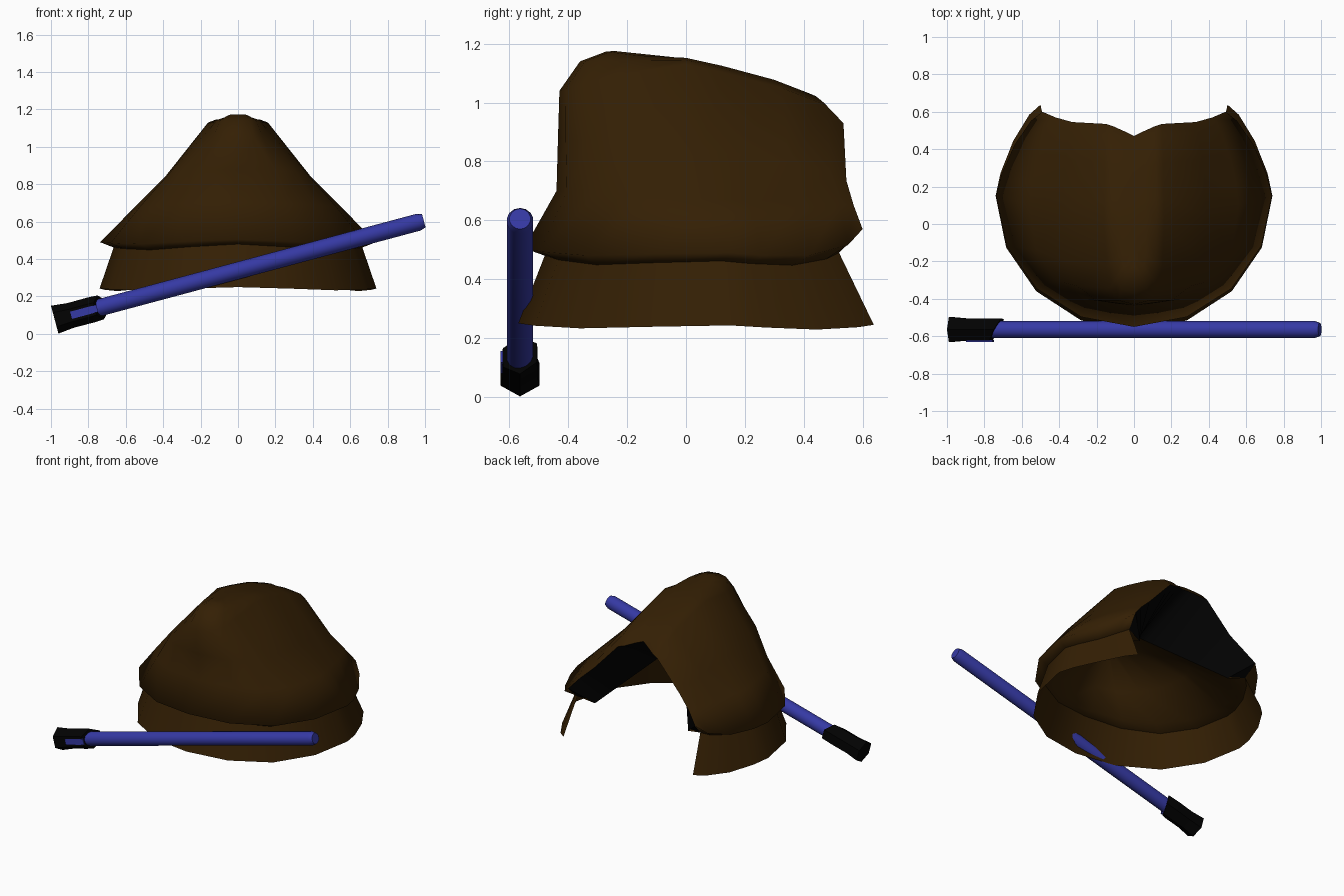
import bpy, bmesh, math
from mathutils import Vector

if "Cube" in bpy.data.objects:
    bpy.data.objects.remove(bpy.data.objects["Cube"])


def material(name, color):
    m = bpy.data.materials.new(name)
    m.use_nodes = True
    m.diffuse_color = (*color, 1)
    m.node_tree.nodes["Principled BSDF"].inputs["Base Color"].default_value = (*color, 1)
    return m


BROWN = material("dark_brown", (0.034, 0.0138, 0.0012))
BLACK = material("black", (0.0006, 0.0006, 0.0006))
BLUE = material("blue", (0.036, 0.041, 0.37))


def make(name, bm, mat, angle=None, mirror=False):
    mesh = bpy.data.meshes.new(name)
    bm.to_mesh(mesh)
    bm.free()
    ob = bpy.data.objects.new(name, mesh)
    bpy.context.collection.objects.link(ob)
    mesh.materials.append(mat)
    if angle:
        bpy.ops.object.select_all(action='DESELECT')
        ob.select_set(True)
        bpy.context.view_layer.objects.active = ob
        bpy.ops.object.shade_smooth_by_angle(angle=math.radians(angle))
    if mirror:
        mod = ob.modifiers.new("mirror", 'MIRROR')
        mod.merge_threshold = 0.002
    return ob


def loft(rows, closed=False, flip=False):
    """Skin a list of equally long point rows with quads."""
    bm = bmesh.new()
    grid = [[bm.verts.new(p) for p in row] for row in rows]
    n = len(grid[0])
    for low, high in zip(grid, grid[1:]):
        for i in range(n if closed else n - 1):
            j = (i + 1) % n
            quad = (low[i], low[j], high[j], high[i])
            bm.faces.new(quad[::-1] if flip else quad)
    if closed:
        bm.faces.new(grid[0])
        bm.faces.new(grid[-1])
        bmesh.ops.recalc_face_normals(bm, faces=bm.faces)
    return bm


def horseshoe(front, side, back, wave=0.0, square=1.0, rise=0.75, steps=4):
    """Half ring sweeping from the front centre round the side to the back edge."""
    f, s, b = Vector(front), Vector(side), Vector(back)
    pts = []
    for i in range(2 * steps + 1):
        a = math.pi / 2 * i / steps
        sn, cs = abs(math.sin(a)), abs(math.cos(a))
        if i <= steps:
            x, y = s.x * sn ** square, s.y + (f.y - s.y) * cs ** square
            z = s.z + (f.z - s.z) * cs
        else:
            x, y = b.x + (s.x - b.x) * sn ** 1.45, s.y + (b.y - s.y) * cs ** 1.45
            z = s.z + (b.z - s.z) * (1 - sn) ** rise
        pts.append(Vector((0 if i == 0 else x, y, z - wave * math.sin(2 * a) ** 2)))
    return pts


# Hood shell: front, side and back guide points for each level
neck = horseshoe((0, -.48, .48), (.665, .12, .462), (.475, .52, .49), .026)
levels = [
    horseshoe((0, -.55, .505), (.737, .15, .49), (.49, .6, .57), .02, rise=1.6),
    horseshoe((0, -.44, .70), (.56, .10, .67), (.42, .57, .65), square=.85),
    horseshoe((0, -.435, .88), (.39, .05, .84), (.33, .545, .735), square=.7),
    horseshoe((0, -.43, 1.04), (.16, 0, 1.13), (.15, .535, .93), square=.65),
    horseshoe((0, -.36, 1.14), (.12, 0, 1.145), (.11, .522, .94), square=.6),
    horseshoe((0, -.27, 1.174), (.065, 0, 1.152), (.05, .495, .965), square=.5),
    horseshoe((0, -.24, 1.175), (0, -.03, 1.153), (0, .47, .98)),
]
make("hood_shell", loft([neck] + levels), BROWN, 180, True)

# Flared brim below the hood
brim_edge = horseshoe((0, -.57, .25), (.74, .15, .243), (.5, .638, .245), .015)
make("hood_brim", loft([brim_edge, neck]), BROWN, 40, True)

# Inner wall and ceiling
inner = [
    horseshoe((0, -.41, .485), (.57, .08, .475), (.36, .49, .46)),
    horseshoe((0, -.38, .65), (.37, .05, .66), (.18, .265, .64)),
    horseshoe((0, -.25, .85), (0, -.1, .85), (0, .04, .82)),
]
make("hood_inside", loft([neck] + inner, flip=True), BROWN, 120, True)

# Dark lining from the back edge to the inner arch
start, end = Vector((.36, .49, .46)), Vector((0, .04, .82))
edge = [neck[-1]] + [row[-1] for row in levels]
lining = []
for p in edge:
    t = 1 - min(1, p.x / .49)
    lining.append([p, start.lerp(end, t)])
make("hood_lining", loft(lining[1:]), BLACK, 30, True)
make("lining_foot", loft(lining[:2]), BLACK, None, True)


# Rod parts share one tilted frame with the rod along local x
def place(ob):
    ob.location = (-.98, -.564, .076)
    ob.rotation_euler = (0, math.radians(-15), 0)


def ring(t, r, sides, slant=0.0):
    pts = []
    for i in range(sides):
        a = 2 * math.pi * i / sides
        y, z = r * math.sin(a), r * math.cos(a)
        pts.append((t + slant * y, y, z))
    return pts


blade = loft([ring(t, r, 14) for t, r in
              ((.2, .046), (2.015, .046), (2.043, .036))], closed=True)
place(make("rod_blade", blade, BLUE, 35))

handle = loft([ring(0, .077, 6), ring(.09, .068, 6), ring(.2, .069, 6),
               ring(.255, .066, 6, .55)], closed=True)
place(make("rod_handle", handle, BLACK))

# Thin coloured plate on the handle front
plate = bmesh.new()
bmesh.ops.create_cube(plate, size=1)
for v in plate.verts:
    v.co = Vector((.163 + v.co.x * .145, -.062 + v.co.y * .009, v.co.z * .04))
place(make("handle_plate", plate, BLUE))
